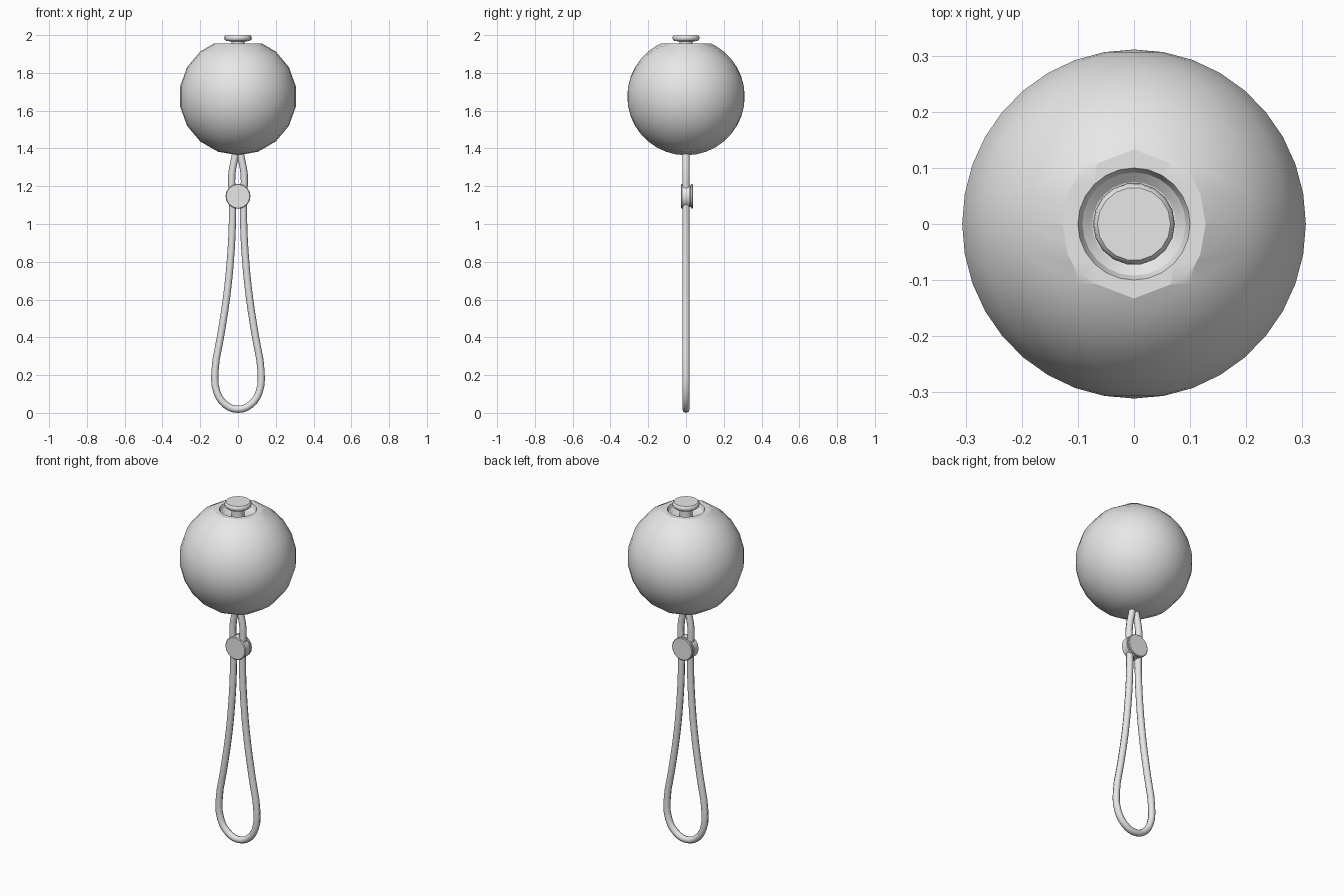
import bpy, bmesh, math
from mathutils import Matrix

if "Cube" in bpy.data.objects:
    bpy.data.objects.remove(bpy.data.objects["Cube"])

grey = bpy.data.materials.new("plain grey")
grey.diffuse_color = (0.8, 0.8, 0.8, 1)
grey.use_nodes = True
grey.node_tree.nodes["Principled BSDF"].inputs["Base Color"].default_value = grey.diffuse_color


def add_object(name, data):
    ob = bpy.data.objects.new(name, data)
    bpy.context.collection.objects.link(ob)
    data.materials.append(grey)
    return ob


def smooth(ob, degrees):
    bpy.ops.object.select_all(action='DESELECT')
    ob.select_set(True)
    bpy.context.view_layer.objects.active = ob
    bpy.ops.object.shade_smooth_by_angle(angle=math.radians(degrees))


def lathe(name, profile, sides, matrix=Matrix()):
    """Solid of revolution about z; the profile runs from axis to axis."""
    bm = bmesh.new()
    vs = [bm.verts.new((r, 0, z)) for r, z in profile]
    es = [bm.edges.new(p) for p in zip(vs, vs[1:])]
    bmesh.ops.spin(bm, geom=vs + es, cent=(0, 0, 0), axis=(0, 0, 1),
                   angle=math.tau, steps=sides, use_merge=True)
    bmesh.ops.remove_doubles(bm, verts=bm.verts, dist=1e-5)
    bmesh.ops.recalc_face_normals(bm, faces=bm.faces)
    bm.transform(matrix)
    me = bpy.data.meshes.new(name)
    bm.to_mesh(me)
    bm.free()
    return add_object(name, me)


# Ball with its poles facing front and back
bm = bmesh.new()
bmesh.ops.create_uvsphere(
    bm, u_segments=18, v_segments=18, radius=0.311,
    matrix=Matrix.Translation((0, 0, 1.675)) @ Matrix.Rotation(math.pi / 2, 4, 'X'))
me = bpy.data.meshes.new("ball")
bm.to_mesh(me)
bm.free()
ball = add_object("ball", me)

# Flat top with a shallow bowl, cut from the ball
cutter = lathe("top_cutter", [(0, 1.915), (0.05, 1.915), (0.075, 1.922),
                              (0.092, 1.936), (0.10, 1.955), (0.5, 1.955),
                              (0.5, 2.3), (0, 2.3)], 24)
cutter.hide_render = True
cut = ball.modifiers.new("flat_top", 'BOOLEAN')
cut.operation = 'DIFFERENCE'
cut.solver = 'EXACT'
cut.object = cutter
bpy.context.view_layer.update()
cut_mesh = bpy.data.meshes.new_from_object(
    ball.evaluated_get(bpy.context.evaluated_depsgraph_get()))
ball.modifiers.clear()
ball.data = cut_mesh
bpy.data.objects.remove(cutter)
smooth(ball, 22)

# Push button standing in the bowl
button = lathe("button", [(0, 1.90), (0.035, 1.90), (0.035, 1.967),
                          (0.062, 1.968), (0.070, 1.975), (0.073, 1.984),
                          (0.071, 1.994), (0.065, 2.0), (0, 2.0)], 18)
smooth(button, 35)

# Cord loop, mirrored from one half, both ends buried in the ball
half = [(0.005, 1.42), (0.015, 1.36), (0.033, 1.26), (0.030, 1.15), (0.030, 1.0),
        (0.041, 0.8), (0.062, 0.6), (0.093, 0.4), (0.122, 0.22),
        (0.112, 0.11), (0.066, 0.043)]
path = half + [(0, 0.019)] + [(-x, z) for x, z in reversed(half)]
curve = bpy.data.curves.new("cord_path", 'CURVE')
curve.dimensions = '3D'
curve.resolution_u = 3
curve.bevel_depth = 0.019
curve.bevel_resolution = 2
curve.use_fill_caps = True
spline = curve.splines.new('BEZIER')
spline.bezier_points.add(len(path) - 1)
for point, (x, z) in zip(spline.bezier_points, path):
    point.co = (x, 0, z)
    point.handle_left_type = point.handle_right_type = 'AUTO'
guide = add_object("cord_guide", curve)
bpy.context.view_layer.update()
tube = bpy.data.meshes.new_from_object(
    guide.evaluated_get(bpy.context.evaluated_depsgraph_get()))
bpy.data.objects.remove(guide)
cord = bpy.data.objects.new("cord_loop", tube)
bpy.context.collection.objects.link(cord)
smooth(cord, 65)

# Round slider that pinches the cord, with a groove behind its rim
place = Matrix.Translation((0, 0, 1.147)) @ Matrix.Rotation(-math.pi / 2, 4, 'X')
slider = lathe("cord_slider", [(0, -0.026), (0.062, -0.026), (0.066, -0.022),
                               (0.066, 0.018), (0.058, 0.019), (0.058, 0.025),
                               (0.066, 0.026), (0.066, 0.034), (0.062, 0.037),
                               (0, 0.037)], 18, place)
smooth(slider, 35)
